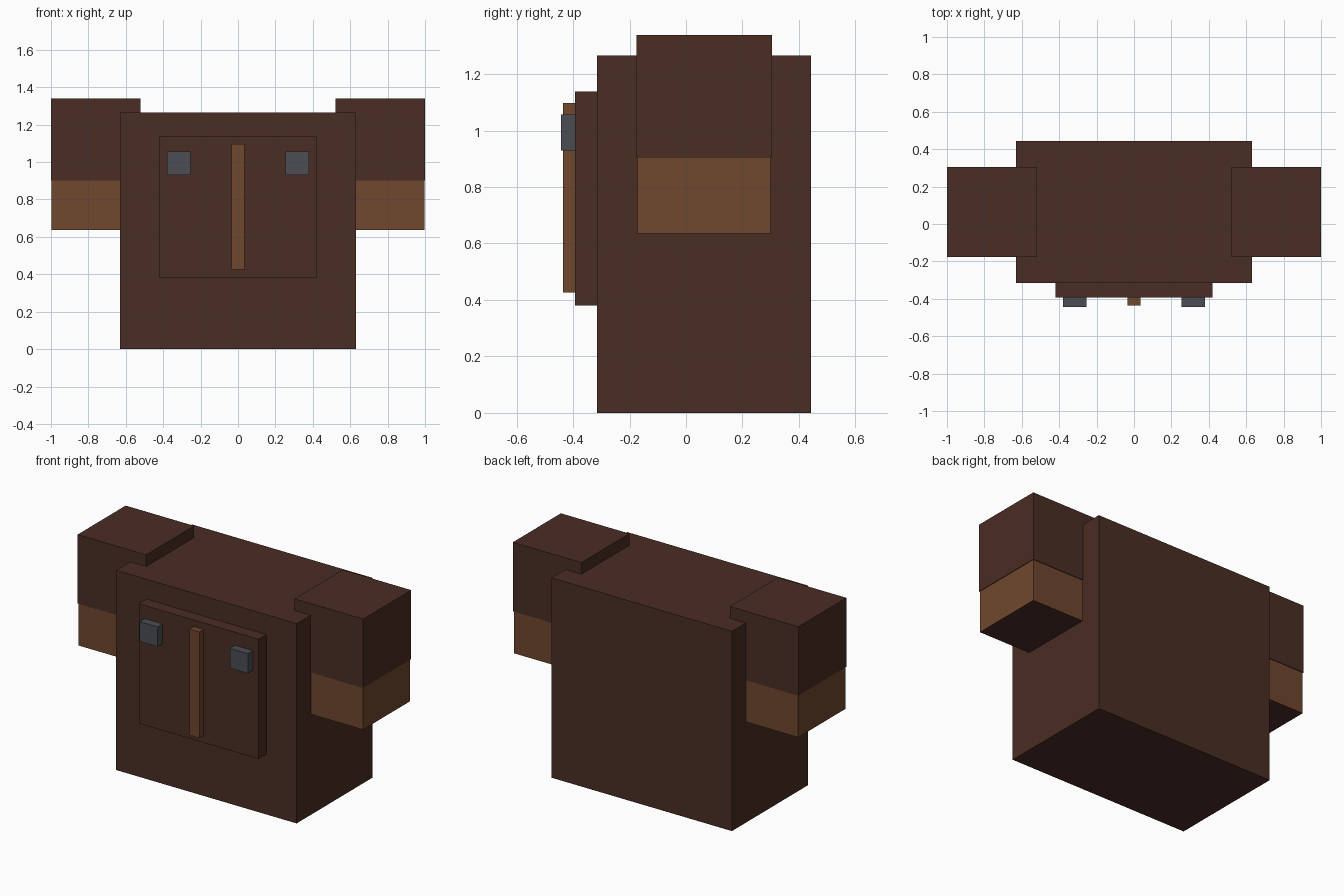
import bpy
import bmesh
from mathutils import Vector

cube = bpy.data.objects.get("Cube")
if cube:
    bpy.data.objects.remove(cube, do_unlink=True)


def make_material(name, rgb):
    mat = bpy.data.materials.new(name)
    mat.use_nodes = True
    mat.diffuse_color = (*rgb, 1)
    bsdf = mat.node_tree.nodes["Principled BSDF"]
    bsdf.inputs["Base Color"].default_value = (*rgb, 1)
    bsdf.inputs["Roughness"].default_value = 0.9
    return mat


DARK = make_material("dark brown", (0.0685, 0.0262, 0.0176))
TAN = make_material("light brown", (0.162, 0.063, 0.0275))
GREY = make_material("slate grey", (0.0723, 0.0742, 0.0908))


def box(name, low, high, mat, bottom=None):
    """Flat-sided box between two corners, with an optional bottom colour."""
    low, high = Vector(low), Vector(high)
    bm = bmesh.new()
    bmesh.ops.create_cube(bm, size=1)
    bmesh.ops.scale(bm, vec=high - low, verts=bm.verts)
    bm.normal_update()
    mesh = bpy.data.meshes.new(name)
    mesh.materials.append(mat)
    if bottom:
        mesh.materials.append(bottom)
        for face in bm.faces:
            if face.normal.z < -0.9:
                face.material_index = 1
    bm.to_mesh(mesh)
    bm.free()
    obj = bpy.data.objects.new(name, mesh)
    obj.location = (low + high) / 2
    bpy.context.collection.objects.link(obj)
    return obj


def mirrored(name, low, high, mat, bottom=None):
    """One box on each side; the given corners are for the left (+x)."""
    box("left_" + name, low, high, mat, bottom)
    box("right_" + name, (-high[0], low[1], low[2]),
        (-low[0], high[1], high[2]), mat, bottom)


# Torso and raised chest panel
box("torso", (-0.632, -0.316, 0), (0.632, 0.443, 1.265), DARK)
box("chest_panel", (-0.42, -0.393, 0.381), (0.42, -0.31, 1.139), DARK)

# Centre strip and the two buttons
box("centre_strip", (-0.035, -0.435, 0.426), (0.035, -0.39, 1.098), TAN)
mirrored("button", (0.253, -0.443, 0.93), (0.379, -0.39, 1.056), GREY)

# Shoulders with cuffs; the cuffs are dark underneath
mirrored("shoulder", (0.52, -0.176, 0.902), (1.0, 0.304, 1.339), DARK)
mirrored("cuff", (0.525, -0.172, 0.636), (0.996, 0.3, 0.905), TAN, DARK)
